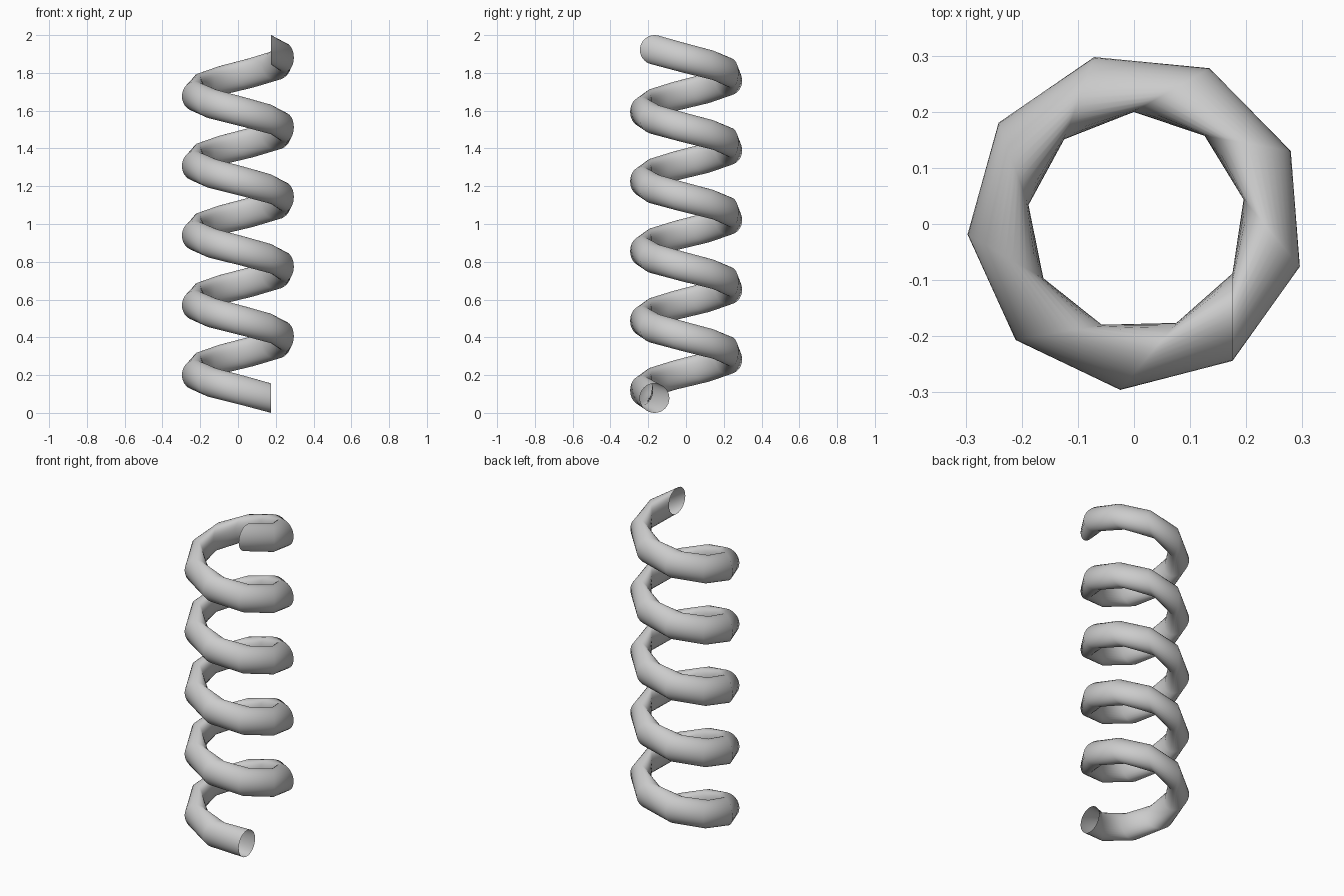
import bpy, bmesh
from mathutils import Matrix

if "Cube" in bpy.data.objects:
    bpy.data.objects.remove(bpy.data.objects["Cube"])

TUBE_R = 0.078     # tube radius
OFFSET = 0.171     # profile centre distance from the axis in x and y
TURNS = 5
PITCH = (2 - 2 * TUBE_R) / TURNS

# round tube profile, standing in a plane of constant x
bm = bmesh.new()
bmesh.ops.create_circle(
    bm, cap_ends=False, segments=32, radius=TUBE_R,
    matrix=Matrix.Translation((OFFSET, -OFFSET, 0)) @ Matrix.Rotation(1.5707963, 4, 'Y'))
mesh = bpy.data.meshes.new("coil_spring")
bm.to_mesh(mesh)
bm.free()

# coil: profile screwed clockwise up the axis, nine steps per turn, open ends
coil = bpy.data.objects.new("coil_spring", mesh)
bpy.context.collection.objects.link(coil)
coil.location = (0.0045, 0.005, TUBE_R)
screw = coil.modifiers.new("coil", 'SCREW')
screw.axis = 'Z'
screw.angle = -6.2831853
screw.screw_offset = PITCH
screw.iterations = TURNS
screw.steps = screw.render_steps = 9
screw.use_smooth_shade = True
screw.use_normal_calculate = True
